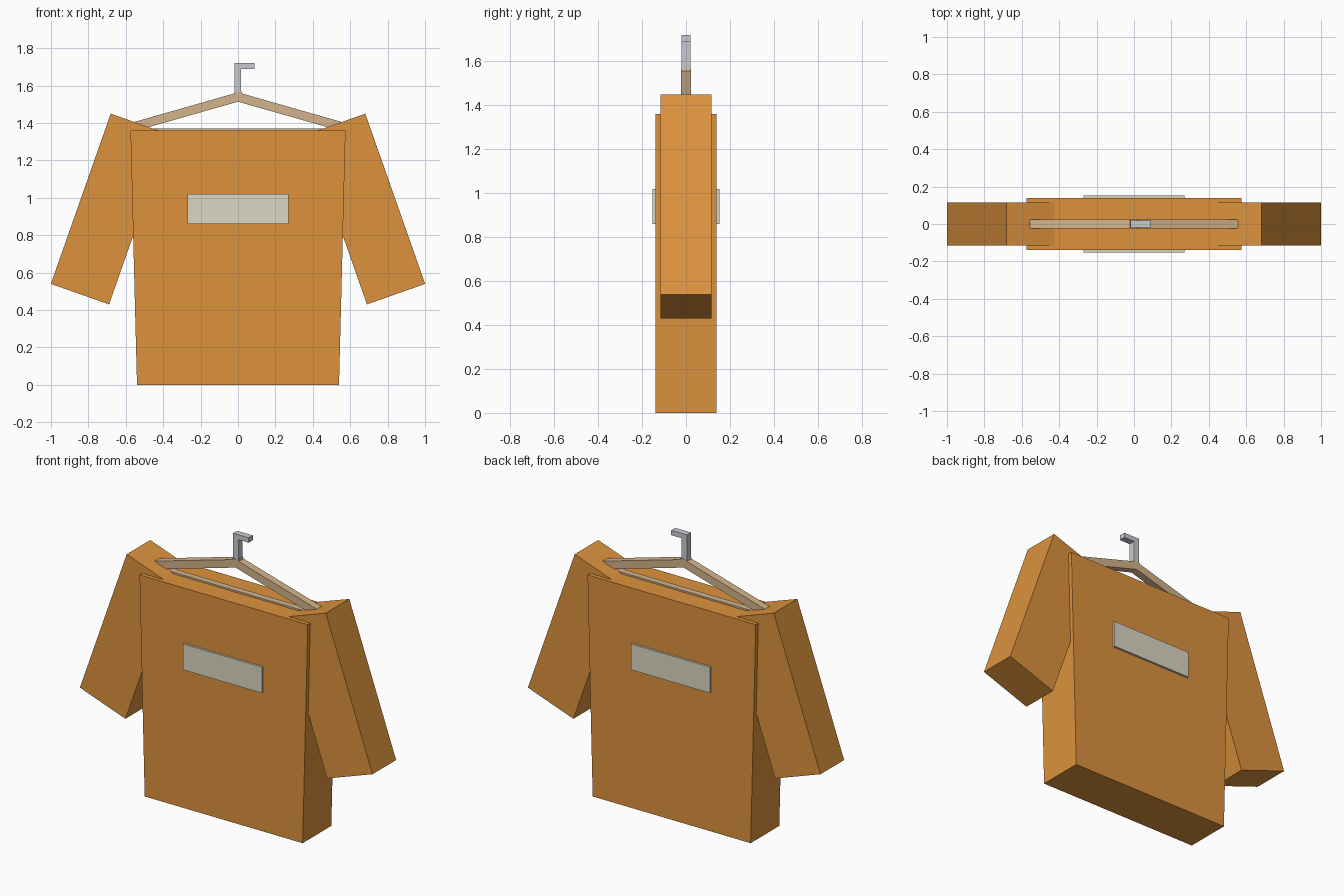
import bpy, bmesh, math
from mathutils import Vector

cube = bpy.data.objects.get("Cube")
if cube:
    bpy.data.objects.remove(cube, do_unlink=True)


def material(name, rgb):
    m = bpy.data.materials.new(name)
    m.use_nodes = True
    m.diffuse_color = (*rgb, 1)
    m.node_tree.nodes["Principled BSDF"].inputs["Base Color"].default_value = (*rgb, 1)
    return m


ORANGE = material("orange cloth", (0.72, 0.29, 0.047))
CREAM = material("cream label", (0.71, 0.68, 0.55))
WOOD = material("tan wood", (0.645, 0.456, 0.262))
METAL = material("grey metal", (0.58, 0.60, 0.64))


def prism(name, outline, y0, y1, mat):
    """Extrude an (x, z) outline from y0 to y1."""
    bm = bmesh.new()
    face = bm.faces.new([bm.verts.new((x, y0, z)) for x, z in outline])
    ext = bmesh.ops.extrude_face_region(bm, geom=[face])
    verts = [v for v in ext["geom"] if isinstance(v, bmesh.types.BMVert)]
    bmesh.ops.translate(bm, vec=(0, y1 - y0, 0), verts=verts)
    bmesh.ops.recalc_face_normals(bm, faces=bm.faces)
    mesh = bpy.data.meshes.new(name)
    bm.to_mesh(mesh)
    bm.free()
    mesh.materials.append(mat)
    obj = bpy.data.objects.new(name, mesh)
    bpy.context.collection.objects.link(obj)
    return obj


def rect(x0, x1, z0, z1):
    return [(x0, z0), (x1, z0), (x1, z1), (x0, z1)]


def bar(start, end, width):
    """Outline of a straight strip between two points."""
    a, b = Vector(start), Vector(end)
    d = (b - a).normalized() * width / 2
    n = Vector((-d.y, d.x))
    return [a - n, b - n, b + n, a + n]


# Shirt body, slightly wider at the shoulders
prism("shirt_body", [(-0.54, 0), (0.54, 0), (0.575, 1.36), (-0.575, 1.36)],
      -0.14, 0.14, ORANGE)

# Sleeves and hanger arms, mirrored
for side, s in (("left", 1), ("right", -1)):
    prism(side + "_sleeve", bar((s * 0.525, 1.395), (s * 0.845, 0.485), 0.33),
          -0.115, 0.115, ORANGE)
    prism(side + "_hanger_arm", bar((s * -0.025, 1.546), (s * 0.55, 1.382), 0.048),
          -0.023, 0.023, WOOD)

# Hanger cross bar, resting just proud of the shirt top
prism("hanger_bar", rect(-0.5, 0.5, 1.335, 1.37), -0.02, 0.02, WOOD)

# Hook: upright with a short tip
prism("hook", [(-0.02, 1.54), (0.016, 1.54), (0.016, 1.69), (0.087, 1.69),
               (0.087, 1.72), (-0.02, 1.72)], -0.02, 0.02, METAL)

# Labels on chest and back
prism("front_label", rect(-0.27, 0.27, 0.86, 1.02), -0.153, -0.138, CREAM)
prism("back_label", rect(-0.27, 0.27, 0.86, 1.02), 0.138, 0.153, CREAM)
